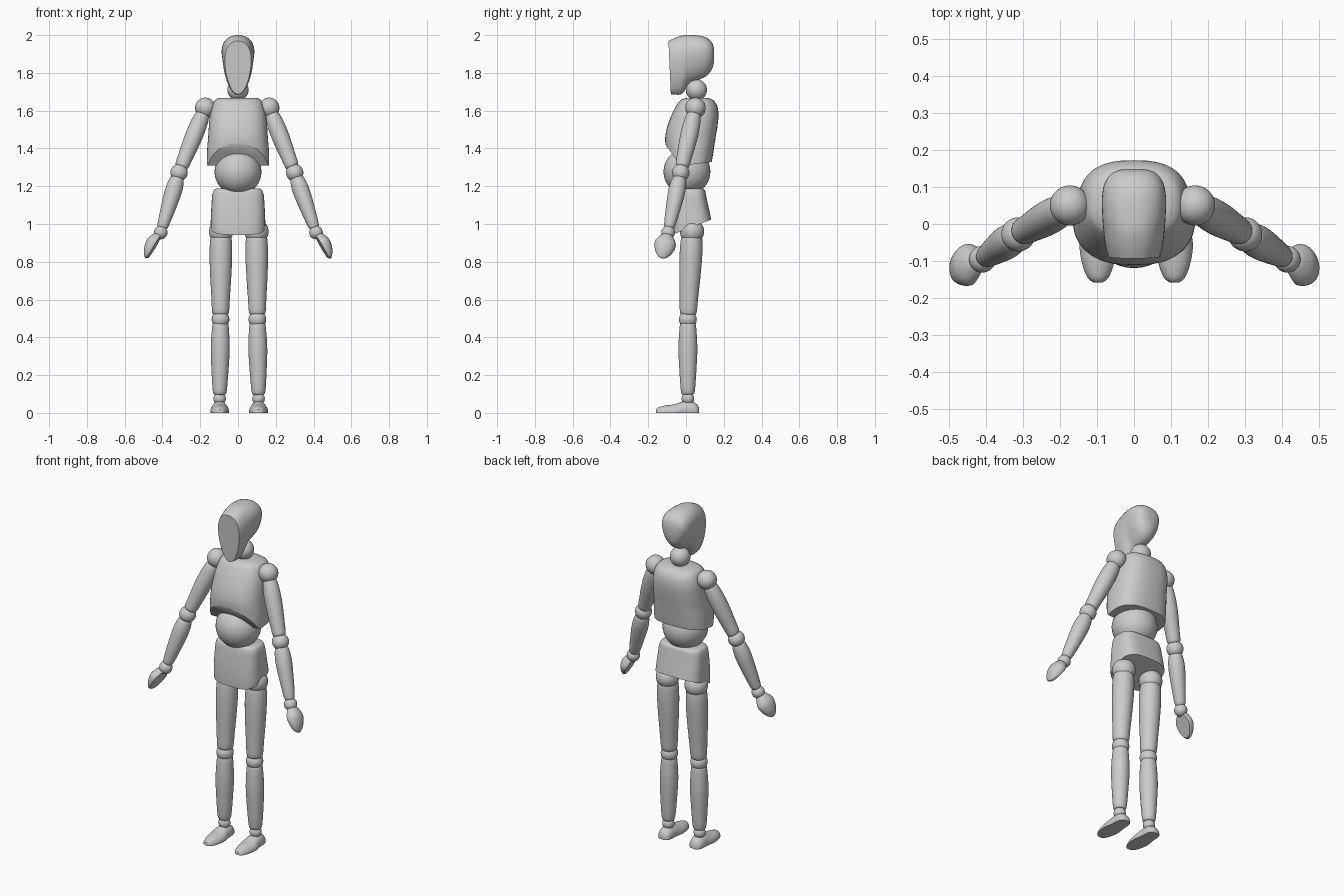
import bpy, bmesh, math
from mathutils import Vector, Matrix

if "Cube" in bpy.data.objects:
    bpy.data.objects.remove(bpy.data.objects["Cube"])

SEG = 48


def spow(v, e):
    return math.copysign(abs(v) ** e, v)


def smooth_rings(rings, n):
    """Catmull-Rom refinement of the ring table."""
    out = []
    for i in range(len(rings) - 1):
        p = [rings[max(0, min(len(rings) - 1, i + k))] for k in (-1, 0, 1, 2)]
        for j in range(n):
            t = j / n
            out.append([0.5 * (2 * b + (c - a) * t + (2*a - 5*b + 4*c - d) * t*t
                               + (3*b - a - 3*c + d) * t**3) for a, b, c, d in zip(*p)])
    return out + [list(rings[-1])]


def loft(name, rings, axis='Z', power=2.0, taper=0.0, cuts=(), matrix=None, n=4):
    """Skin rings of (position, low, high, half width); cuts are (point, normal) planes."""
    bm = bmesh.new()
    loops = []
    for pos, lo, hi, w in smooth_rings(rings, n):
        loop = []
        for k in range(SEG):
            a = 2 * math.pi * k / SEG
            c, s = spow(math.cos(a), 2 / power), spow(math.sin(a), 2 / power)
            x, q = w * c * (1 + taper * s), (lo + hi) / 2 + (hi - lo) / 2 * s
            loop.append(bm.verts.new((x, q, pos) if axis == 'Z' else (x, pos, q)))
        loops.append(loop)
    for a, b in zip(loops, loops[1:]):
        for k in range(SEG):
            m = (k + 1) % SEG
            bm.faces.new((a[k], a[m], b[m], b[k]))
    bm.faces.new(loops[0])
    bm.faces.new(loops[-1])
    for co, no in cuts:
        geom = bm.verts[:] + bm.edges[:] + bm.faces[:]
        res = bmesh.ops.bisect_plane(bm, geom=geom, plane_co=co, plane_no=no, clear_outer=True)
        edges = [e for e in res['geom_cut'] if isinstance(e, bmesh.types.BMEdge)]
        bmesh.ops.edgeloop_fill(bm, edges=edges)
    bmesh.ops.recalc_face_normals(bm, faces=bm.faces)
    me = bpy.data.meshes.new(name)
    bm.to_mesh(me)
    bm.free()
    ob = bpy.data.objects.new(name, me)
    bpy.context.collection.objects.link(ob)
    if matrix:
        ob.matrix_world = matrix
    return ob


def ball(name, co, r):
    bpy.ops.mesh.primitive_uv_sphere_add(segments=40, ring_count=20, radius=r, location=co)
    bpy.context.object.name = name


def frame(a, b, side):
    """Matrix with local z from a to b and local x pointing outwards."""
    z = (b - a).normalized()
    x = Vector((side, 0, 0))
    x = (x - z * x.dot(z)).normalized()
    y = z.cross(x)
    m = Matrix((x, y, z)).transposed().to_4x4()
    m.translation = a
    return m


def limb(name, a, b, side, profile):
    d = (b - a).length
    loft(name, [(t * d, -r, r, r) for t, r in profile], matrix=frame(a, b, side))


# Head: front-to-back loft with a flat face plane
loft("head", [(-0.10, 1.69, 1.965, 0.064), (-0.06, 1.685, 1.985, 0.074),
              (-0.02, 1.69, 1.998, 0.079), (0.02, 1.745, 2.0, 0.082),
              (0.07, 1.765, 1.997, 0.083), (0.11, 1.785, 1.985, 0.076),
              (0.138, 1.82, 1.96, 0.056), (0.149, 1.86, 1.925, 0.025)],
     axis='Y', power=2.2, taper=0.25,
     cuts=[((0, -0.093, 1.97), (0, -1, -0.045))])
ball("neck", (0, 0.055, 1.71), 0.056)

# Chest with an angled cut under the ribs
loft("chest", [(1.28, -0.085, 0.125, 0.164), (1.34, -0.10, 0.138, 0.165),
               (1.40, -0.107, 0.148, 0.163), (1.46, -0.11, 0.157, 0.158),
               (1.52, -0.098, 0.167, 0.154), (1.58, -0.075, 0.172, 0.148),
               (1.625, -0.052, 0.165, 0.137), (1.655, -0.03, 0.145, 0.122),
               (1.668, 0.0, 0.115, 0.10)], power=2.6,
     cuts=[((0, -0.035, 1.318), (0, -0.09, -0.065)),
           ((0, 0.0, 1.312), (0, 0.02, -0.17))])
ball("belly", (0, 0.005, 1.277), 0.124)

# Pelvis with a sloping underside
loft("pelvis", [(0.92, -0.075, 0.15, 0.14), (0.98, -0.077, 0.142, 0.145),
                (1.05, -0.074, 0.128, 0.143), (1.11, -0.068, 0.115, 0.14),
                (1.155, -0.062, 0.106, 0.136), (1.178, -0.055, 0.10, 0.128),
                (1.187, -0.043, 0.088, 0.115)], power=3.2,
     cuts=[((0, -0.075, 0.943), (0, 0.08, -0.208))])

for side, label in ((-1, "left"), (1, "right")):
    def P(x, y, z, shift):
        return Vector((side * x + shift, y, z))

    # Arm
    shoulder, elbow = P(0.169, 0.05, 1.615, -0.004), P(0.306, -0.028, 1.272, -0.006)
    wrist, tip = P(0.411, -0.095, 0.955, 0.002), P(0.492, -0.128, 0.818, 0)
    ball(label + "_shoulder_joint", shoulder, 0.054)
    ball(label + "_elbow_joint", elbow, 0.046)
    ball(label + "_wrist_joint", wrist, 0.036)
    limb(label + "_upper_arm", shoulder, elbow, side,
         [(0.08, 0.03), (0.14, 0.04), (0.3, 0.046), (0.5, 0.046), (0.75, 0.04),
          (0.89, 0.036), (0.92, 0.026)])
    limb(label + "_forearm", elbow, wrist, side,
         [(0.09, 0.03), (0.12, 0.038), (0.3, 0.045), (0.6, 0.039), (0.87, 0.03),
          (0.93, 0.022)])
    # Hand: domed back, flat palm
    loft(label + "_hand", [(0.012, -0.018, 0.018, 0.018), (0.03, -0.036, 0.036, 0.031),
                           (0.06, -0.054, 0.054, 0.041), (0.085, -0.056, 0.056, 0.042),
                           (0.12, -0.045, 0.045, 0.032), (0.148, -0.027, 0.027, 0.015),
                           (0.16, -0.008, 0.008, 0.003)],
         cuts=[((-0.012, 0, 0), (-1, 0, 0))], matrix=frame(wrist, tip, side))

    # Leg
    hip, knee = P(0.094, 0.032, 0.96, 0.004), P(0.0975, 0.01, 0.495, 0.005)
    ankle = P(0.103, 0.01, 0.075, 0.006)
    ball(label + "_hip_joint", hip, 0.064)
    ball(label + "_knee_joint", knee, 0.047)
    ball(label + "_ankle_joint", ankle, 0.033)
    limb(label + "_thigh", hip, knee, side,
         [(0.05, 0.045), (0.08, 0.056), (0.25, 0.06), (0.5, 0.056), (0.75, 0.049),
          (0.92, 0.044), (0.95, 0.032)])
    limb(label + "_shin", knee, ankle, side,
         [(0.05, 0.034), (0.08, 0.043), (0.35, 0.05), (0.6, 0.046), (0.9, 0.037),
          (0.95, 0.026)])
    # Foot: rounded top, flat sole
    loft(label + "_foot", [(-0.158, -0.016, 0.018, 0.012), (-0.145, -0.026, 0.03, 0.028),
                           (-0.11, -0.03, 0.039, 0.042), (-0.06, -0.03, 0.046, 0.05),
                           (-0.01, -0.03, 0.062, 0.044), (0.03, -0.03, 0.061, 0.041),
                           (0.058, -0.026, 0.045, 0.033), (0.07, -0.016, 0.025, 0.016)],
         axis='Y', cuts=[((0, 0, 0), (0, 0, -1))],
         matrix=Matrix.Translation((ankle.x, 0, 0)))

bpy.ops.object.select_all(action='SELECT')
bpy.context.view_layer.objects.active = bpy.data.objects["head"]
bpy.ops.object.shade_smooth_by_angle(angle=math.radians(35))
